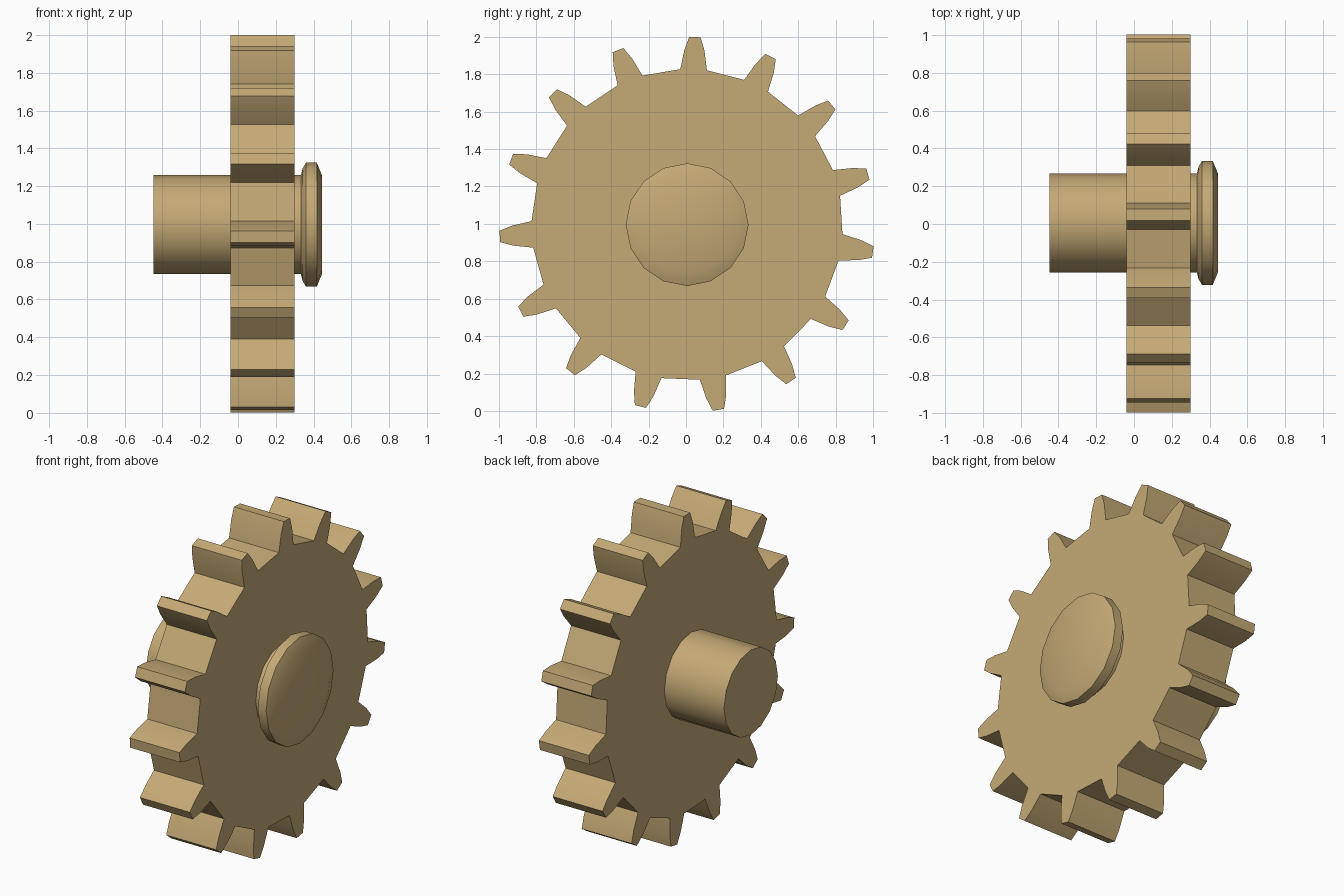
import bpy, math

if "Cube" in bpy.data.objects:
    bpy.data.objects.remove(bpy.data.objects["Cube"])

CY, CZ = 0.006, 0.996      # axle centre, axis runs along x
TEETH, PHASE = 15, 2.4     # phase: degrees clockwise from straight up


def make(name, verts, faces):
    mesh = bpy.data.meshes.new(name)
    mesh.from_pydata(verts, [], faces)
    mesh.materials.append(mat)
    obj = bpy.data.objects.new(name, mesh)
    bpy.context.collection.objects.link(obj)
    bpy.ops.object.select_all(action='DESELECT')
    obj.select_set(True)
    bpy.context.view_layer.objects.active = obj
    bpy.ops.object.mode_set(mode='EDIT')
    bpy.ops.mesh.select_all(action='SELECT')
    bpy.ops.mesh.normals_make_consistent(inside=False)
    bpy.ops.object.mode_set(mode='OBJECT')
    bpy.ops.object.shade_smooth_by_angle(angle=math.radians(30))
    return obj


def polar(x, r, deg):
    # angle measured clockwise from straight up, seen from +x
    a = math.radians(deg)
    return (x, CY + r * math.sin(a), CZ + r * math.cos(a))


def loft(name, rings):
    # skin a list of equal-length rings and cap both ends
    n = len(rings[0])
    faces = [tuple(range(n)), tuple((len(rings) - 1) * n + i for i in range(n))]
    for k in range(len(rings) - 1):
        for i in range(n):
            j = (i + 1) % n
            faces.append((k * n + i, k * n + j, (k + 1) * n + j, (k + 1) * n + i))
    return make(name, [v for r in rings for v in r], faces)


mat = bpy.data.materials.new("wood")
mat.diffuse_color = (0.56, 0.40, 0.18, 1)
mat.use_nodes = True
mat.node_tree.nodes["Principled BSDF"].inputs["Base Color"].default_value = mat.diffuse_color

# toothed wheel: each tooth is root, flank, tip, tip, flank, root
tooth = [(0.832, -4.9), (0.935, -3.3), (1.004, -1.75),
         (1.004, 1.75), (0.935, 3.3), (0.832, 4.9)]
outline = [(r, PHASE + t * 360 / TEETH + a) for t in range(TEETH) for r, a in tooth]
loft("gear_wheel", [[polar(x, r, a) for r, a in outline] for x in (-0.04, 0.30)])

# axle with flared end cap, 16 sides
profile = [(-0.447, 0.262), (0.333, 0.262), (0.342, 0.298), (0.36, 0.328),
           (0.417, 0.328), (0.444, 0.262)]
loft("axle", [[polar(x, r, i * 22.5) for i in range(16)] for x, r in profile])
